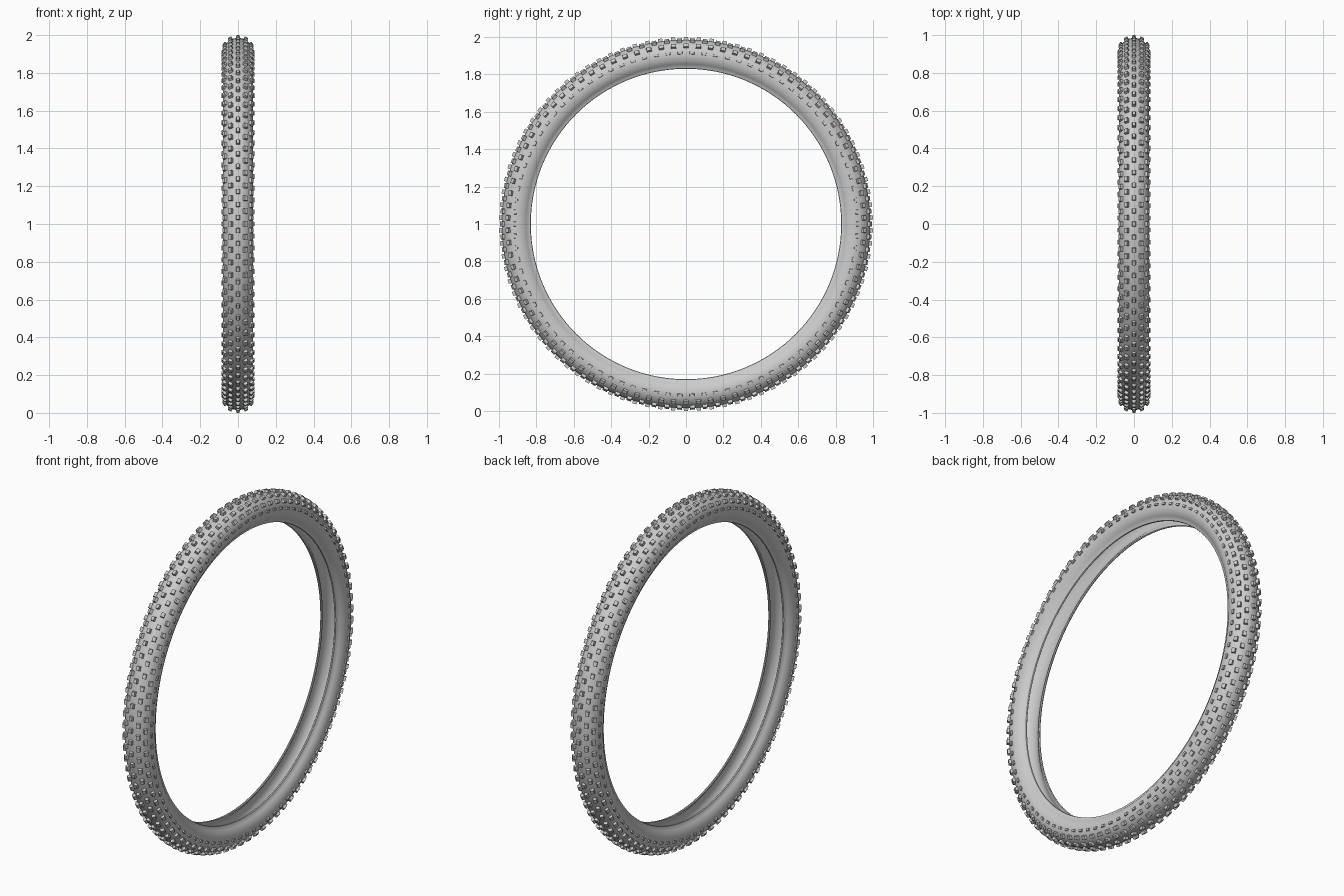
import bpy, bmesh, math
from mathutils import Matrix, Vector

if "Cube" in bpy.data.objects:
    bpy.data.objects.remove(bpy.data.objects["Cube"])

AXLE = Vector((0, 0, 1))
TUBE_C, TUBE_R = 0.905, 0.080      # casing section centre radius and radius
KNOBS = 90                         # knobs per row


def finish(bm, name, angle):
    bmesh.ops.recalc_face_normals(bm, faces=bm.faces)
    me = bpy.data.meshes.new(name)
    bm.to_mesh(me)
    bm.free()
    ob = bpy.data.objects.new(name, me)
    bpy.context.collection.objects.link(ob)
    bpy.ops.object.select_all(action='DESELECT')
    ob.select_set(True)
    bpy.context.view_layer.objects.active = ob
    bpy.ops.object.shade_smooth_by_angle(angle=math.radians(angle))
    return ob


def arc(rad, a0, a1, n):
    # points of the round section, angle measured from the tread centre
    return [(rad * math.sin(a), TUBE_C + rad * math.cos(a))
            for a in (math.radians(a0 + (a1 - a0) * i / n) for i in range(n + 1))]


# casing: open hollow section with a bead on each edge, spun round the axle
bead = [(0.050, 0.832), (0.044, 0.830), (0.040, 0.834), (0.042, 0.843)]
outer = arc(TUBE_R, -138, 138, 32)
inner = arc(TUBE_R - 0.008, 138, -138, 28)
section = outer + bead + inner + [(-x, r) for x, r in reversed(bead)]
SEG = 128
bm = bmesh.new()
rings = []
for i in range(SEG):
    t = 2 * math.pi * i / SEG
    rings.append([bm.verts.new(AXLE + Vector((x, r * math.sin(t), r * math.cos(t))))
                  for x, r in section])
for i in range(SEG):
    a, b = rings[i], rings[(i + 1) % SEG]
    for j in range(len(section)):
        k = (j + 1) % len(section)
        bm.faces.new((a[j], a[k], b[k], b[j]))
finish(bm, "tyre_casing", 40)


# tread rows: (tilt from centre, width, length, height, stagger)
def knob_row(name, tilt, width, length, height, stagger):
    bm = bmesh.new()
    sink = 0.004
    for i in range(KNOBS):
        spin = Matrix.Rotation(2 * math.pi * (i + stagger) / KNOBS, 4, 'X')
        lean = Matrix.Rotation(math.radians(tilt), 4, 'Y')
        mat = (Matrix.Translation(AXLE) @ spin @ Matrix.Translation((0, 0, TUBE_C)) @ lean
               @ Matrix.Translation((0, 0, TUBE_R + (height - sink) / 2)))
        vs = bmesh.ops.create_cube(bm, size=1)['verts']
        for v in vs:
            taper = 0.88 if v.co.z > 0 else 1.0
            v.co = mat @ Vector((v.co.x * width * taper, v.co.y * length * taper,
                                 v.co.z * (height + sink)))
    finish(bm, name, 30)


knob_row("centre_knobs", 0, 0.020, 0.026, 0.015, 0)
for side, s in (("right", 1), ("left", -1)):
    knob_row(side + "_inner_knobs", s * 28, 0.022, 0.028, 0.015, 0.5)
    knob_row(side + "_shoulder_knobs", s * 56, 0.022, 0.028, 0.013, 0)
    knob_row(side + "_side_knobs", s * 83, 0.014, 0.026, 0.007, 0.5)
